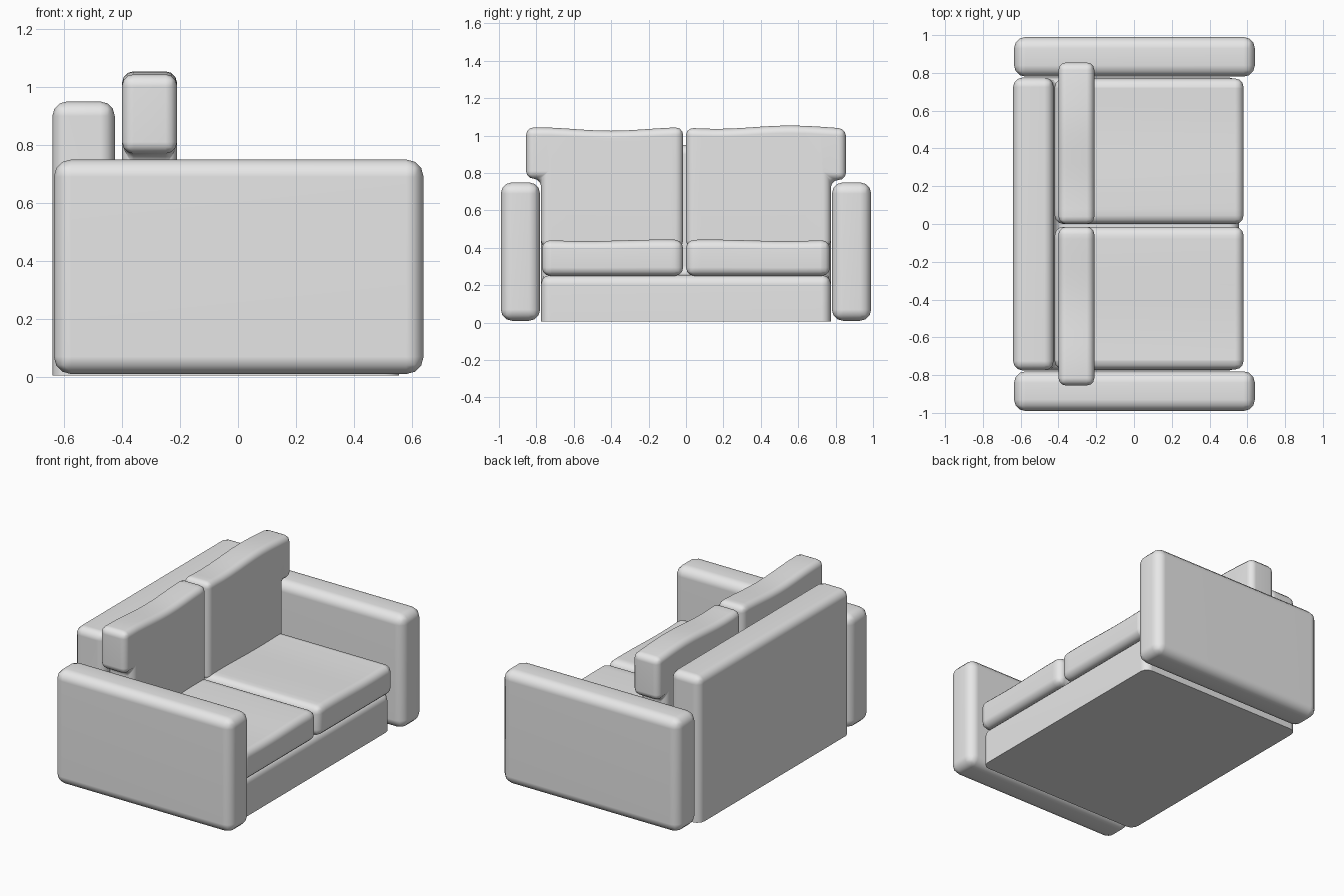
import bpy, bmesh, math
from mathutils import Vector

cube = bpy.data.objects.get("Cube")
if cube:
    bpy.data.objects.remove(cube, do_unlink=True)

fabric = bpy.data.materials.new("light grey fabric")
fabric.use_nodes = True
grey = (0.8, 0.8, 0.8, 1)
fabric.diffuse_color = grey
fabric.node_tree.nodes["Principled BSDF"].inputs["Base Color"].default_value = grey


def padded(name, profile, along, lo, hi, radius, side=1, flat_base=False, wave=None):
    """Extrude a profile along x or y, round its edges and ripple its top."""
    def place(a, b, t):
        return Vector((a, t * side, b)) if along == "y" else Vector((t, a * side, b))

    bm = bmesh.new()
    face = bm.faces.new([bm.verts.new(place(a, b, lo)) for a, b in profile])
    sweep = bmesh.ops.extrude_face_region(bm, geom=[face], use_keep_orig=True)
    new_verts = [g for g in sweep["geom"] if isinstance(g, bmesh.types.BMVert)]
    shift = place(0, 0, hi) - place(0, 0, lo)
    bmesh.ops.translate(bm, verts=new_verts, vec=shift)
    bmesh.ops.recalc_face_normals(bm, faces=bm.faces)

    base = min(v.co.z for v in bm.verts)
    edges = [e for e in bm.edges
             if not (flat_base and all(v.co.z < base + 0.001 for v in e.verts))]
    bmesh.ops.bevel(bm, geom=edges, offset=radius, segments=3, profile=0.5,
                    affect="EDGES", clamp_overlap=True)

    # Cross cuts let the padding ripple softly
    if wave:
        size, phase = wave
        for i in range(1, 10):
            bmesh.ops.bisect_plane(bm, geom=bm.verts[:] + bm.edges[:] + bm.faces[:],
                                   plane_co=(0, side * i * 0.08, 0), plane_no=(0, 1, 0))
        top = max(v.co.z for v in bm.verts)
        for v in bm.verts:
            lift = (v.co.z - base) / (top - base)
            v.co.z += size * lift * math.sin(8 * abs(v.co.y) + phase)

    mesh = bpy.data.meshes.new(name)
    bm.to_mesh(mesh)
    bm.free()
    mesh.materials.append(fabric)
    obj = bpy.data.objects.new(name, mesh)
    bpy.context.collection.objects.link(obj)
    bpy.ops.object.select_all(action="DESELECT")
    obj.select_set(True)
    bpy.context.view_layer.objects.active = obj
    bpy.ops.object.shade_smooth_by_angle(angle=math.radians(40))
    normals = obj.modifiers.new("Even shading", "WEIGHTED_NORMAL")
    normals.keep_sharp = True
    return obj


def rect(a0, a1, b0, b1):
    return [(a0, b0), (a1, b0), (a1, b1), (a0, b1)]


# Base and backrest share one L-shaped body
body = [(-0.64, 0.005), (0.555, 0.005), (0.555, 0.255), (-0.425, 0.255),
        (-0.425, 0.95), (-0.64, 0.95)]
padded("base_and_backrest", body, "y", -0.775, 0.775, 0.05, flat_base=True)

for side, label in ((1, "rear"), (-1, "front")):
    inner = 0.0 if side > 0 else 0.015

    # Armrest slab
    padded(label + "_armrest", rect(-0.635, 0.64, 0.01, 0.75), "y",
           0.78, 0.99, 0.06, side)

    # Seat cushion
    padded(label + "_seat_cushion", rect(-0.42, 0.58, 0.25, 0.44), "y",
           inner, 0.77, 0.045, side, wave=(0.004, 0.5))

    # Back cushion with an ear over the armrest
    top = 1.045 if side > 0 else 1.035
    ear = [(inner, 0.4), (0.775, 0.4), (0.775, 0.765), (0.855, 0.765),
           (0.855, top), (inner, top)]
    padded(label + "_back_cushion", ear, "x", -0.4, -0.21, 0.045, side,
           wave=(0.009, 3.4 if side > 0 else 1.5))
